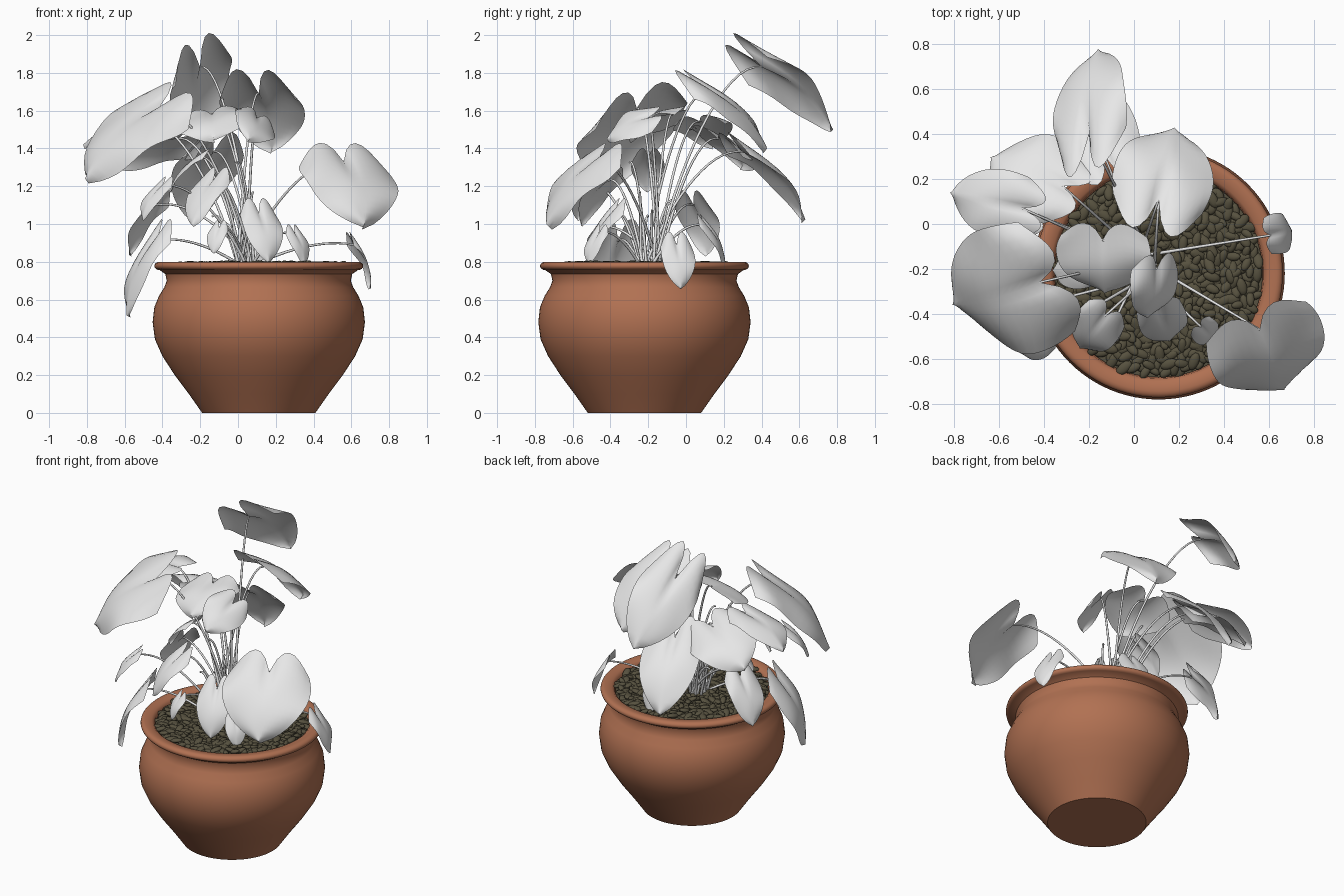
import bpy, bmesh, math, random
from mathutils import Vector, Matrix

if "Cube" in bpy.data.objects:
    bpy.data.objects.remove(bpy.data.objects["Cube"])

random.seed(4)
CX, CY = 0.11, -0.22          # pot axis
CROWN = Vector((0.04, -0.19, 0.76))


def material(name, col):
    m = bpy.data.materials.new(name)
    m.diffuse_color = (*col, 1)
    m.use_nodes = True
    m.node_tree.nodes["Principled BSDF"].inputs["Base Color"].default_value = m.diffuse_color
    return m


TERRACOTTA = material("terracotta", (0.44, 0.165, 0.085))
STONE = material("dark_stone", (0.095, 0.083, 0.05))
LEAF = material("pale_leaf", (0.8, 0.8, 0.8))


def add_object(name, bm, mat):
    me = bpy.data.meshes.new(name)
    for f in bm.faces:
        f.smooth = True
    bm.to_mesh(me)
    bm.free()
    me.materials.append(mat)
    ob = bpy.data.objects.new(name, me)
    bpy.context.collection.objects.link(ob)
    return ob


def lathe(name, profile, mat, seg=96):
    bm = bmesh.new()
    vs = [bm.verts.new((CX + r, CY, z)) for r, z in profile]
    es = [bm.edges.new(p) for p in zip(vs, vs[1:])]
    bmesh.ops.spin(bm, geom=vs + es, cent=(CX, CY, 0), axis=(0, 0, 1),
                   angle=2 * math.pi, steps=seg, use_duplicate=False)
    bmesh.ops.remove_doubles(bm, verts=bm.verts, dist=0.0005)
    bmesh.ops.recalc_face_normals(bm, faces=bm.faces)
    ob = add_object(name, bm, mat)
    bpy.context.view_layer.objects.active = ob
    ob.select_set(True)
    bpy.ops.object.shade_smooth_by_angle(angle=math.radians(40))
    ob.select_set(False)


# Pot: rounded belly, neck, then a rolled rim made as a half-ellipse rule
belly = [(0, 0), (0.3, 0), (0.37, 0.1), (0.445, 0.2), (0.51, 0.3), (0.55, 0.39),
         (0.562, 0.48), (0.553, 0.56), (0.528, 0.62), (0.5, 0.665), (0.487, 0.7),
         (0.495, 0.735)]
rim = [(0.525 + 0.028 * math.cos(a), 0.778 + 0.022 * math.sin(a))
       for a in (math.pi * (i / 8 - 0.5) for i in range(9))]
lathe("pot", belly + rim + [(0.485, 0.796), (0.468, 0.78), (0.46, 0.72)], TERRACOTTA)
lathe("soil", [(0, 0.765), (0.463, 0.765)], STONE)

# Pebbles packed over the soil
bm = bmesh.new()
N = 640
for i in range(N):
    r, a = 0.45 * math.sqrt((i + 0.5) / N), i * 2.39996
    k = random.uniform(0.85, 1.2)
    M = (Matrix.Translation((CX + r * math.cos(a), CY + r * math.sin(a),
                             0.778 + random.uniform(-0.01, 0.012)))
         @ Matrix.Rotation(random.uniform(0, 6.28), 4, 'Z')
         @ Matrix.Rotation(random.uniform(-0.4, 0.4), 4, 'Y')
         @ Matrix.Diagonal((0.037 * k, 0.02 * k, 0.013, 1)))
    bmesh.ops.create_icosphere(bm, subdivisions=2, radius=1, matrix=M)
add_object("pebbles", bm, STONE)


def heart_leaf(name, b, t, s, back=0.3, nu=14, nv=14):
    """Heart-shaped blade: b is the stem joint, t the tip, s the vector across."""
    ax = t - b
    L, W = ax.length, s.length
    d = ax.normalized()
    s = (s - d * s.dot(d)).normalized()
    n = s.cross(d)
    if n.z < 0:
        n = -n
    ph = random.uniform(0, 6.28)
    bm = bmesh.new()
    grid = []
    for j in range(nv + 1):
        v = j / nv
        h = W / 2 * (1 - v) ** 0.8 * (0.82 + 1.3 * v) / 0.92
        row = []
        for i in range(nu + 1):
            u = 2 * i / nu - 1
            a = v - back * (1 - v) ** 2 * math.sin(math.pi * abs(u) ** 0.8)
            lift = (0.12 * L * math.sin(math.pi * v) - 0.13 * W * u * u * (1 - 0.5 * v)
                    + 0.02 * W * abs(u) * math.sin(9 * v + ph + 2 * u)
                    + 0.05 * W * abs(u) * (1 - v))
            row.append(bm.verts.new(b + d * (a * L) + s * (u * h) + n * lift))
        grid.append(row)
    for j in range(nv):
        for i in range(nu):
            bm.faces.new((grid[j][i], grid[j][i + 1], grid[j + 1][i + 1], grid[j + 1][i]))
    bmesh.ops.remove_doubles(bm, verts=bm.verts, dist=0.0003)
    add_object(name, bm, LEAF)


# Arching stems, all in one curve
cu = bpy.data.curves.new("stems", 'CURVE')
cu.dimensions = '3D'
cu.bevel_depth = 0.0075
cu.bevel_resolution = 2
cu.use_fill_caps = True
cu.materials.append(LEAF)
bpy.context.collection.objects.link(bpy.data.objects.new("stems", cu))


def stem(e):
    a = random.uniform(0, 6.28)
    p0 = CROWN + Vector((math.cos(a), math.sin(a), 0)) * 0.05
    c1, c2 = p0.lerp(e, 0.2), p0.lerp(e, 0.65)
    c1.z = p0.z + 0.5 * (e.z - p0.z)
    c2.z = e.z + 0.04
    sp = cu.splines.new('POLY')
    sp.points.add(16)
    for i, pt in enumerate(sp.points):
        t = i / 16
        q = (p0 * (1 - t) ** 3 + c1 * (3 * t * (1 - t) ** 2)
             + c2 * (3 * t * t * (1 - t)) + e * t ** 3)
        pt.co = (*q, 1)
        pt.radius = 1.15 - 0.45 * t


# Large turned leaves: stem joint, tip, vector across the blade
LARGE = {
    "leaf_back_top": ((-0.2, 0.4, 1.83), (-0.16, 0.78, 1.5), (0.32, 0.08, 0.2)),
    "leaf_back_center": ((0.11, 0.11, 1.69), (0.18, 0.43, 1.4), (0.44, -0.12, 0)),
    "leaf_center_front": ((0.1, -0.2, 1.56), (0.06, -0.42, 1.45), (0.22, 0.1, -0.1)),
    "leaf_left_back": ((-0.32, 0.17, 1.45), (-0.64, 0.3, 1.31), (0.12, 0.36, -0.18)),
    "leaf_left_front": ((-0.42, -0.26, 1.61), (-0.81, -0.36, 1.24), (0.22, -0.56, -0.2)),
    "leaf_left_upper": ((-0.5, 0.07, 1.54), (-0.82, 0.14, 1.42), (0.08, 0.3, 0.04)),
    "leaf_right": ((0.56, -0.47, 1.33), (0.67, -0.74, 1.0), (0.5, 0.21, -0.03)),
    "leaf_center_top": ((-0.14, -0.07, 1.58), (-0.13, -0.31, 1.46), (0.43, -0.05, 0.06)),
}
for name, pts in LARGE.items():
    b, t, s = map(Vector, pts)
    heart_leaf(name, b, t, s, 0.45 if "leaf_back" in name else 0.3)
    stem(b)

# Lower leaves: stem joint and length; each droops outward, the lower the steeper
SMALL = [(-0.13, 0.3, 1.38, 0.5), (-0.43, -0.36, 0.91, 0.43), (-0.43, 0.04, 1.1, 0.31),
         (-0.4, -0.5, 1.2, 0.22), (0.61, -0.05, 0.89, 0.25), (0.11, -0.38, 1.06, 0.3),
         (-0.13, -0.41, 1.23, 0.3), (-0.2, -0.2, 1.35, 0.24), (0.3, -0.46, 0.95, 0.18),
         (-0.1, -0.46, 0.98, 0.15), (0.11, 0.1, 0.99, 0.25)]
for i, (x, y, z, length) in enumerate(SMALL):
    b = Vector((x, y, z))
    droop = math.radians(67 - 45 * (z - 0.9))
    out = Vector((x - CROWN.x, y - CROWN.y, 0)).normalized()
    t = b + length * (out * math.cos(droop) - Vector((0, 0, math.sin(droop))))
    heart_leaf(f"lower_leaf_{i + 1}", b, t, Vector((-out.y, out.x, 0)) * length * 0.74)
    stem(b)

# Short young shoots
for i in range(7):
    a = i * 2.4
    stem(Vector((-0.02 + 0.12 * math.cos(a), -0.18 + 0.12 * math.sin(a),
                 random.uniform(1.0, 1.4))))
